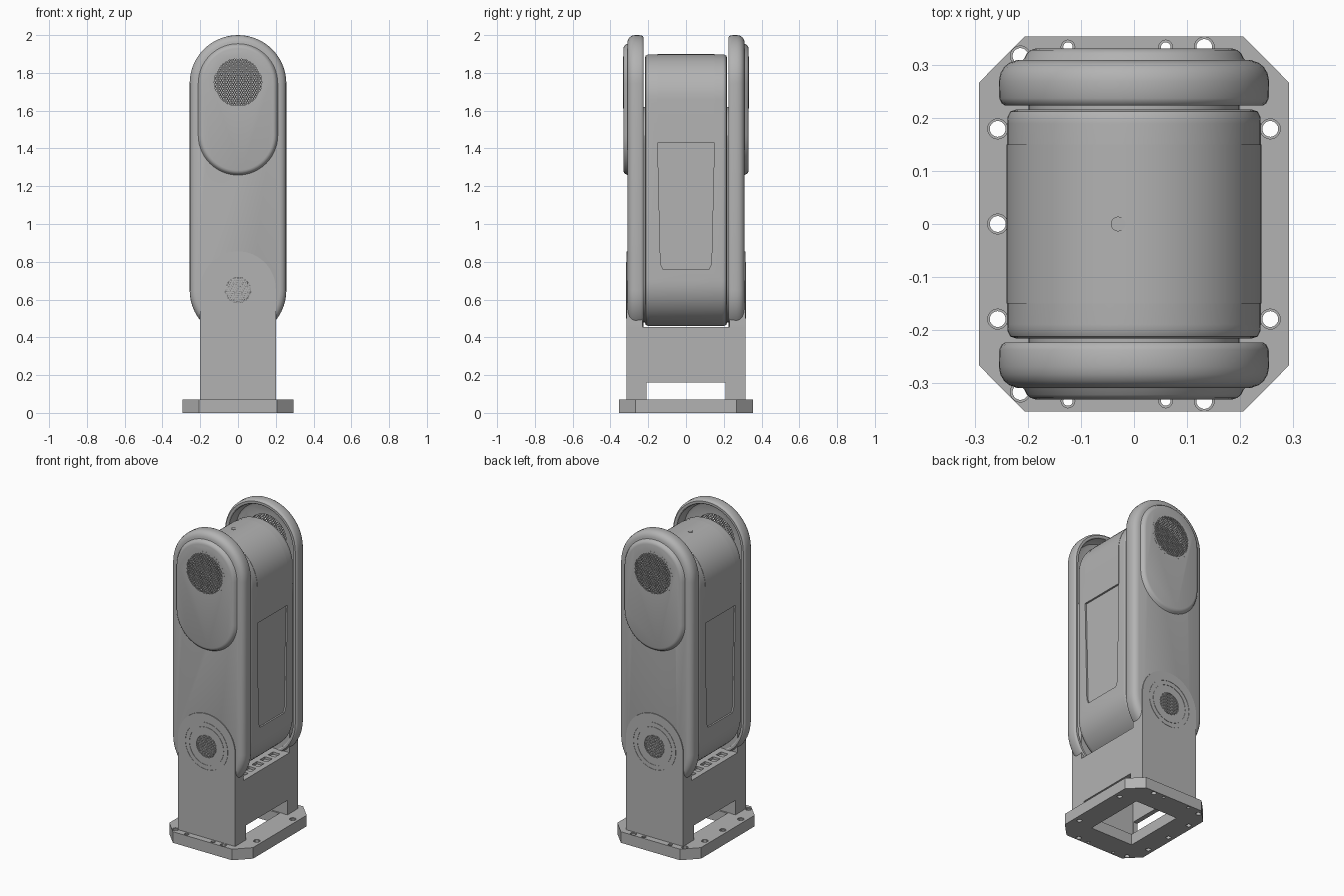
import bpy, bmesh, math

cube = bpy.data.objects.get("Cube")
if cube:
    bpy.data.objects.remove(cube, do_unlink=True)

GREY = bpy.data.materials.new("satin grey")
GREY.use_nodes = True
GREY.diffuse_color = (0.45, 0.45, 0.45, 1)
GREY.node_tree.nodes["Principled BSDF"].inputs["Base Color"].default_value = (0.45, 0.45, 0.45, 1)


def finish(name, bm):
    bmesh.ops.recalc_face_normals(bm, faces=bm.faces)
    me = bpy.data.meshes.new(name)
    bm.to_mesh(me)
    bm.free()
    me.materials.append(GREY)
    ob = bpy.data.objects.new(name, me)
    bpy.context.collection.objects.link(ob)
    return ob


def arc(r, zc, a0, a1, n=28):
    return [(r * math.cos(math.radians(a0 + (a1 - a0) * i / n)),
             zc + r * math.sin(math.radians(a0 + (a1 - a0) * i / n))) for i in range(n + 1)]


def capsule(r, z0, z1):
    return arc(r, z1, 0, 180) + arc(r, z0 - 0.0005, 180, 360)


def arch(r, zc, zb):
    return arc(r, zc, 0, 180) + [(-r, zb), (r, zb)]


def loft(name, z0, z1, rings):
    """Capsule outlines of (radius, y), joined in order and capped."""
    bm = bmesh.new()
    loops = [[bm.verts.new((x, y, z)) for x, z in capsule(r, z0, z1)] for r, y in rings]
    for a, b in zip(loops, loops[1:]):
        for i in range(len(a)):
            j = (i + 1) % len(a)
            bm.faces.new((a[i], a[j], b[j], b[i]))
    bm.faces.new(loops[0])
    bm.faces.new(loops[-1])
    return finish(name, bm)


def prism(name, pts, a, b, axis):
    """Flat outline extruded from a to b along an axis."""
    place = {"x": lambda u, v, t: (t, u, v), "y": lambda u, v, t: (u, t, v),
             "z": lambda u, v, t: (u, v, t)}[axis]
    bm = bmesh.new()
    lo = [bm.verts.new(place(u, v, a)) for u, v in pts]
    hi = [bm.verts.new(place(u, v, b)) for u, v in pts]
    for i in range(len(pts)):
        j = (i + 1) % len(pts)
        bm.faces.new((lo[i], lo[j], hi[j], hi[i]))
    bm.faces.new(lo)
    bm.faces.new(hi)
    return finish(name, bm)


def rect(u0, u1, v0, v1):
    return [(u0, v0), (u1, v0), (u1, v1), (u0, v1)]


def circle(r, cu, cv, n=32):
    return [(cu + r * math.cos(math.tau * i / n), cv + r * math.sin(math.tau * i / n)) for i in range(n)]


def activate(ob):
    bpy.ops.object.select_all(action='DESELECT')
    ob.select_set(True)
    bpy.context.view_layer.objects.active = ob


def cut(ob, *cutters):
    for c in cutters:
        m = ob.modifiers.new("cut", 'BOOLEAN')
        m.operation, m.solver, m.object = 'DIFFERENCE', 'EXACT', c
        activate(ob)
        bpy.ops.object.modifier_apply(modifier=m.name)
        bpy.data.objects.remove(c, do_unlink=True)


def ring(name, r0, r1, zc, ya, yb):
    """Flat annulus facing along y."""
    ob = prism(name, circle(r1, 0, zc, 48), ya, yb, "y")
    cut(ob, prism("ring_cutter", circle(r0, 0, zc, 48), ya - 0.1, yb + 0.1, "y"))
    return ob


def grille(name, radius, step, zc, y):
    """Perforated disc made of hexagonal cells, each with a hole."""
    bm = bmesh.new()
    n = int(radius / step) + 2
    for row in range(-n, n + 1):
        for col in range(-n, n + 1):
            cx, cz = (col + 0.5 * (row % 2)) * step, row * step * 0.866
            if math.hypot(cx, cz) > radius:
                continue
            pair = [[bm.verts.new((cx + r * math.cos(math.radians(60 * k + 30)), y,
                                   zc + cz + r * math.sin(math.radians(60 * k + 30)))) for k in range(6)]
                    for r in (step * 0.5774, step * 0.33)]
            for k in range(6):
                j = (k + 1) % 6
                bm.faces.new((pair[0][k], pair[0][j], pair[1][j], pair[1][k]))
    bmesh.ops.remove_doubles(bm, verts=bm.verts, dist=0.0005)
    ob = finish(name, bm)
    m = ob.modifiers.new("thickness", 'SOLIDIFY')
    m.thickness, m.offset = 0.004, 0
    return ob


# Base plate with clipped corners, central opening and bolt holes
base = prism("base_plate", [(-.293, -.268), (-.207, -.355), (.207, -.355), (.293, -.268),
                            (.293, .268), (.207, .355), (-.207, .355), (-.293, .268)], 0, .07, "z")
cut(base, prism("c", rect(-.15, .15, -.2, .2), -.1, .2, "z"))
bolts = [(x, y) for x in (-.258, .258) for y in (-.18, .18)] + [(-.258, 0)]
bolts += [(x, s * .335) for s in (-1, 1) for x in (-.125, .06, .133)] + [(-.215, -.318), (-.215, .318)]
for x, y in bolts:
    r = .015 if abs(x) > .13 else .009
    cut(base, prism("c", circle(r, x, y, 20), -.1, .2, "z"),
        prism("c", circle(r + .004, x, y, 20), .064, .2, "z"))

# Hollow pedestal with side window and slotted top
ped = prism("pedestal", rect(-.2, .2, -.314, .314), .068, .455, "z")
cut(ped, prism("c", rect(-.17, .17, -.21, .21), .0, .43, "z"),
    prism("c", rect(-.208, .208, .0, .162), -.5, .5, "x"))
for i in range(5):
    y = -.16 + .08 * i
    for s in (-1, 1):
        cut(ped, prism("c", rect(s * .14 - .025, s * .14 + .025, y - .025, y + .025), .44, .6, "z"))

# Central body with rounded ends and recessed side panels
body = loft("body", .70, 1.658, [(.222, -.217), (.234, -.213), (.239, -.203), (.24, -.19),
                                 (.24, .19), (.239, .203), (.234, .213), (.222, .217)])
panel = [(-.122, .76), (.122, .76), (.135, .79), (.15, 1.43), (-.15, 1.43), (-.135, .79)]
for s in (-1, 1):
    cut(body, prism("c", panel, s * .230, s * .4, "x"))
cover = prism("top_cover", arch(.2415, 1.658, 1.43), -.15, .15, "y")
plug = prism("top_plug", circle(.014, -.03, 0, 20), 1.85, 1.901, "z")

# Front and back assemblies
for s, side in ((-1, "front"), (1, "back")):
    shell = loft(side + "_shell", .65, 1.744,
                 [(r, s * y) for r, y in ((.195, .288), (.212, .282), (.222, .268), (.226, .228),
                                          (.232, .224), (.244, .224), (.251, .229), (.255, .238), (.256, .27),
                                          (.253, .285), (.246, .297), (.236, .305), (.222, .31))])
    plate = loft(side + "_raised_plate", 1.47, 1.744,
                 [(r, s * y) for r, y in ((.214, .306), (.208, .313), (.203, .323), (.196, .329), (.186, .332))])
    for ob in (shell, plate):
        cut(ob, prism("c", circle(.136, 0, 1.75, 48), s * .2, s * .4, "y"))
    grille(side + "_upper_grille", .131, .0125, 1.75, s * .329)
    ring(side + "_grille_rim", .126, .138, 1.75, s * .324, s * .3325)
    # Bearing block closing the gap between body and shell
    loft(side + "_bearing_block", .68, 1.42, [(.2, s * .20), (.2, s * .286)])
    # Rounded cheek rising from the pedestal over the pivot
    cheek = prism(side + "_cheek", arch(.2, .655, .07), s * .23, s * .315, "y")
    cut(cheek, prism("c", circle(.07, 0, .65, 40), s * .30, s * .4, "y"))
    grille(side + "_pivot_grille", .068, .0115, .65, s * .3125)
    ring(side + "_pivot_ring", .146, .15, .65, s * .31, s * .317)
    ring(side + "_pivot_inner_ring", .118, .121, .65, s * .31, s * .317)

# Smooth shading with crisp edges
for ob in bpy.context.scene.objects:
    if ob.type == 'MESH':
        activate(ob)
        bpy.ops.object.shade_smooth_by_angle(angle=math.radians(32))
